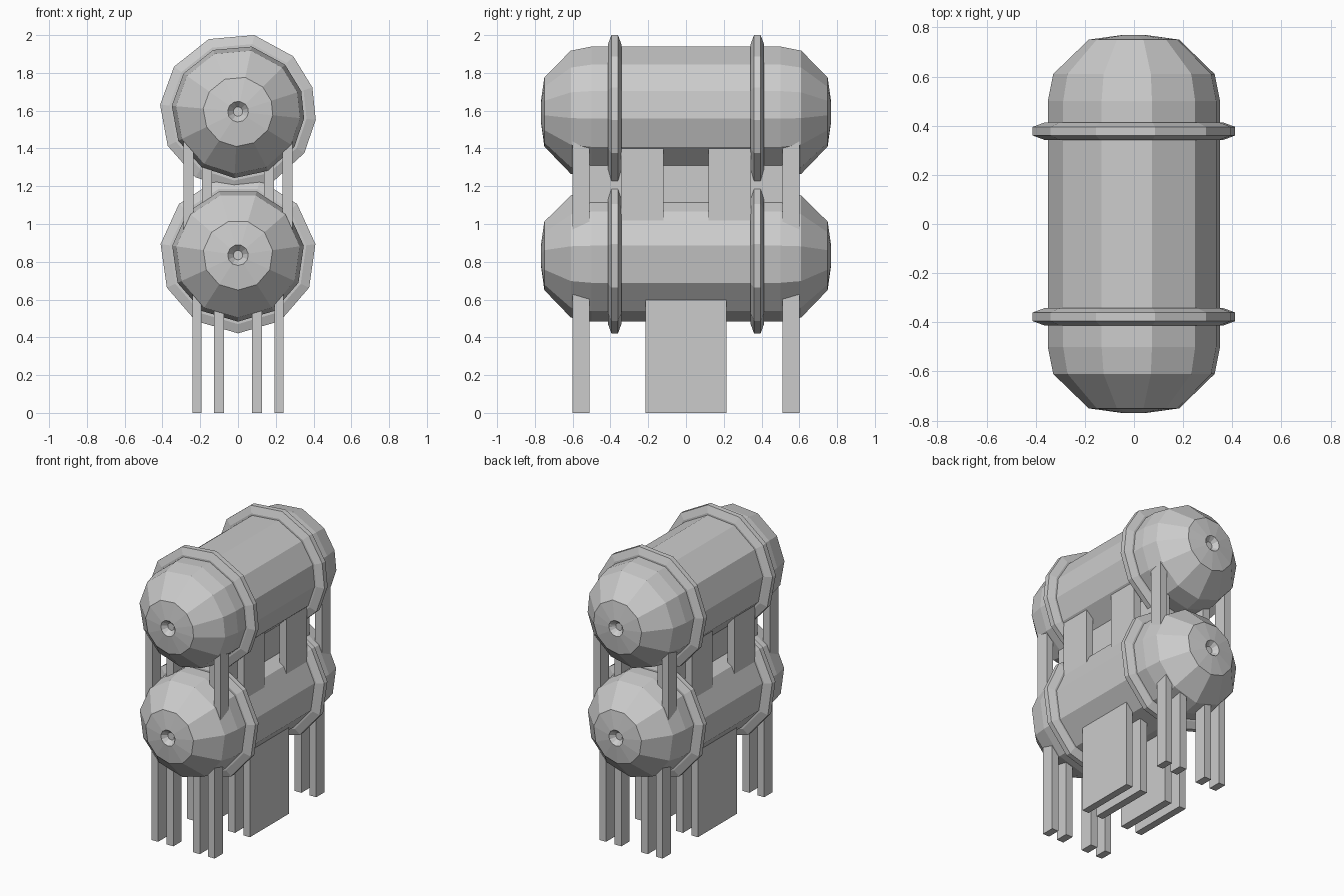
import bpy, bmesh
from math import sin, cos, radians

if "Cube" in bpy.data.objects:
    bpy.data.objects.remove(bpy.data.objects["Cube"])


def lathe(name, profile, angles, zc, closed):
    """Revolve (y, r) points around a y-parallel axis using the given side angles."""
    bm = bmesh.new()
    rings = [[bm.verts.new((r * cos(radians(a)), y, zc + r * sin(radians(a)))) for a in angles]
             for y, r in profile]
    n = len(angles)
    pairs = list(zip(rings, rings[1:]))
    if closed:
        pairs.append((rings[-1], rings[0]))
    else:
        bm.faces.new(rings[0])
        bm.faces.new(rings[-1])
    for a, b in pairs:
        for i in range(n):
            j = (i + 1) % n
            bm.faces.new((a[i], a[j], b[j], b[i]))
    finish(name, bm)


def finish(name, bm):
    bmesh.ops.recalc_face_normals(bm, faces=bm.faces)
    mesh = bpy.data.meshes.new(name)
    bm.to_mesh(mesh)
    bm.free()
    bpy.context.collection.objects.link(bpy.data.objects.new(name, mesh))


def box(name, x, y, z):
    """Box from (min, max) ranges."""
    bm = bmesh.new()
    bmesh.ops.create_cube(bm, size=1)
    for v in bm.verts:
        v.co = [r[0] if c < 0 else r[1] for c, r in zip(v.co, (x, y, z))]
    finish(name, bm)


def both(name, x, y, z):
    """Box mirrored to the left and right."""
    box(name + "_right", x, y, z)
    box(name + "_left", (-x[1], -x[0]), y, z)


# Tanks: domed ends with a dimpled nose, plus two bevelled flanges each
half = [(-0.735, 0.025), (-0.768, 0.055), (-0.75, 0.185), (-0.61, 0.33), (-0.5, 0.352)]
tank_profile = half + [(-y, r) for y, r in reversed(half)]
upper = [-32, -6, 18, 45, 78, 112, 145, 175, 206, 237, 267, 297]
lower = [-90 + 360 * i / 11 for i in range(11)]
for name, angles, zc in (("upper", upper, 1.595), ("lower", lower, 0.835)):
    lathe(name + "_tank", tank_profile, angles, zc, False)
    for end, s in (("front", -1), ("back", 1)):
        flange = [(s * 0.342, 0.34), (s * 0.342, 0.365), (s * 0.36, 0.414),
                  (s * 0.395, 0.414), (s * 0.413, 0.365), (s * 0.413, 0.34)]
        lathe(f"{name}_{end}_flange", flange, angles, zc, True)

# Legs under the lower tank: four at each end and four wide plates in the middle
for part, x in (("outer", (0.192, 0.242)), ("inner", (0.075, 0.128))):
    both(part + "_front_leg", x, (-0.602, -0.512), (0, 0.7))
    both(part + "_back_leg", x, (0.512, 0.602), (0, 0.7))
    both(part + "_middle_plate", x, (-0.215, 0.215), (0, 0.7))

# Struts and plates joining the two tanks
for end, s in (("front", -1), ("back", 1)):
    both(end + "_strut", (0.236, 0.288), sorted((s * 0.602, s * 0.51)), (0.95, 1.46))
    both(end + "_side_plate", (0.236, 0.288), sorted((s * 0.345, s * 0.12)), (0.95, 1.46))
both("inner_web", (0.138, 0.19), (-0.51, 0.51), (1.05, 1.4))
box("centre_web", (-0.062, 0.062), (-0.34, 0.34), (1.1, 1.33))
